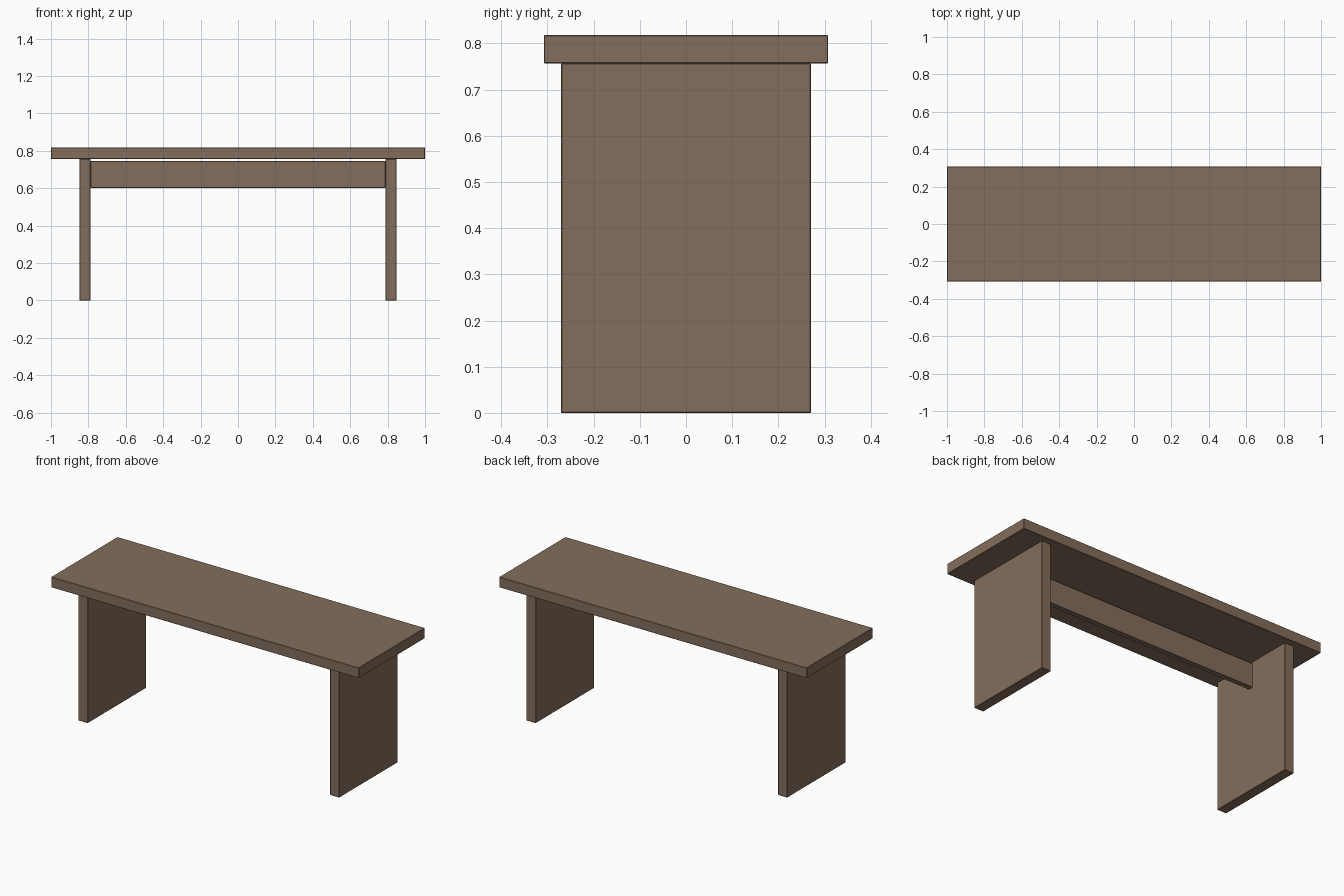
import bpy

cube = bpy.data.objects.get("Cube")
if cube:
    bpy.data.objects.remove(cube, do_unlink=True)

# Single wood colour
wood = bpy.data.materials.new("brown wood")
wood.use_nodes = True
colour = (0.23, 0.158, 0.106, 1)
wood.diffuse_color = colour
wood.node_tree.nodes["Principled BSDF"].inputs["Base Color"].default_value = colour


def board(name, low, high):
    """Box between two corners with very slightly eased edges."""
    centre = [(a + b) / 2 for a, b in zip(low, high)]
    bpy.ops.mesh.primitive_cube_add(size=1, location=centre)
    ob = bpy.context.object
    ob.name = name
    ob.scale = [b - a for a, b in zip(low, high)]
    bpy.ops.object.transform_apply(location=False, rotation=False, scale=True)
    ob.data.materials.append(wood)
    bevel = ob.modifiers.new("eased edges", "BEVEL")
    bevel.width = 0.002
    bevel.segments = 1
    return ob


under = 0.757          # underside of the seat
inner, outer = 0.788, 0.848   # faces of the leg panels

# Seat plank
board("seat", (-1, -0.308, under), (1, 0.308, 0.818))

# Leg panels
for side, name in ((1, "left_leg"), (-1, "right_leg")):
    x = sorted((side * inner, side * outer))
    board(name, (x[0], -0.271, 0), (x[1], 0.271, under))

# Central stretcher, just clear of the seat
board("stretcher", (-inner, -0.015, 0.602), (inner, 0.015, 0.745))
